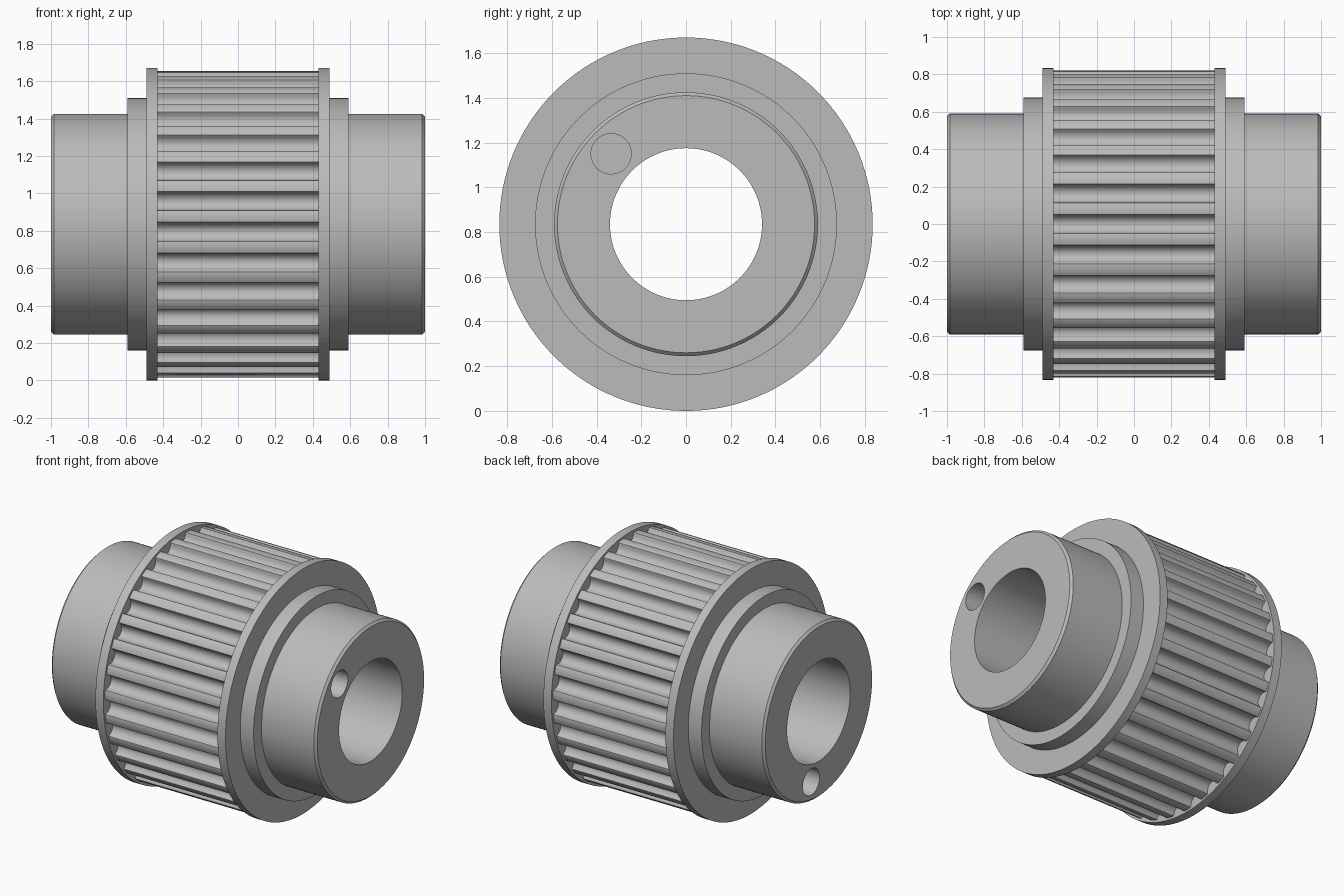
import bpy
import bmesh
from math import sin, cos, pi, radians
from mathutils import Vector

if "Cube" in bpy.data.objects:
    bpy.data.objects.remove(bpy.data.objects["Cube"], do_unlink=True)

CENTRE = Vector((0, 0, 0.835))
BORE = 0.34
FLANGE_X = 0.43
SEGMENTS = 128
TEETH = 31

steel = bpy.data.materials.new("grey steel")
steel.use_nodes = True
GREY = (0.5, 0.5, 0.5, 1)
steel.diffuse_color = GREY
steel.node_tree.nodes["Principled BSDF"].inputs["Base Color"].default_value = GREY


def point(x, radius, angle):
    """Point around the shaft axis; angle runs from the front over the top."""
    return CENTRE + Vector((x, -radius * cos(angle), radius * sin(angle)))


def add_object(name, bm):
    bmesh.ops.recalc_face_normals(bm, faces=bm.faces)
    mesh = bpy.data.meshes.new(name)
    bm.to_mesh(mesh)
    bm.free()
    obj = bpy.data.objects.new(name, mesh)
    bpy.context.collection.objects.link(obj)
    mesh.materials.append(steel)
    return obj


def select_only(obj):
    bpy.ops.object.select_all(action="DESELECT")
    obj.select_set(True)
    bpy.context.view_layer.objects.active = obj


def bridge(bm, first, second):
    for i in range(len(first)):
        j = (i + 1) % len(first)
        bm.faces.new((first[i], first[j], second[j], second[i]))


def make_hub(name, side, pin_y, pin_z):
    """Flange, collar and chamfered hub turned as one solid, with a pin hole."""
    profile = [(FLANGE_X, BORE), (FLANGE_X, 0.835), (0.49, 0.835), (0.49, 0.675),
               (0.59, 0.675), (0.59, 0.59), (0.985, 0.59), (1, 0.575), (1, BORE)]
    bm = bmesh.new()
    rings = [[bm.verts.new(point(side * x, r, 2 * pi * i / SEGMENTS))
              for i in range(SEGMENTS)] for x, r in profile]
    for k, ring in enumerate(rings):
        bridge(bm, ring, rings[(k + 1) % len(rings)])
    hub = add_object(name, bm)

    # Blind pin hole in the end face
    bpy.ops.mesh.primitive_cylinder_add(
        vertices=48, radius=0.09, depth=0.8, rotation=(0, radians(90), 0),
        location=CENTRE + Vector((side * 1.05, pin_y, pin_z)))
    cutter = bpy.context.object
    cutter.name = "pin_hole_cutter"
    cutter.hide_render = True
    cutter.data.materials.append(steel)
    cut = hub.modifiers.new("pin hole", "BOOLEAN")
    cut.operation = "DIFFERENCE"
    cut.solver = "EXACT"
    cut.object = cutter
    select_only(hub)
    bpy.ops.object.modifier_apply(modifier=cut.name)
    bpy.data.objects.remove(cutter, do_unlink=True)
    return hub


def make_barrel():
    """Toothed belt drum: rounded grooves around the rim, plain bore inside."""
    land, half, depth, lip = 0.82, 0.05, 0.058, 0.007
    pitch = 2 * pi / TEETH
    groove = [(-half - lip, 0), (-half - lip * 0.3, lip * 0.3)]
    for i in range(13):
        a = -pi / 2 + pi * i / 12
        groove.append((half * sin(a), lip + (depth - lip) * cos(a)))
    groove += [(half + lip * 0.3, lip * 0.3), (half + lip, 0)]
    rim = []
    for k in range(TEETH):
        middle = pi / 2 + k * pitch
        rim += [(land - d, middle + s / land) for s, d in groove]
        rim.append((land, middle + pitch / 2))
    bm = bmesh.new()
    outer = [[bm.verts.new(point(x, r, a)) for r, a in rim]
             for x in (-FLANGE_X, FLANGE_X)]
    inner = [[bm.verts.new(point(x, BORE, 2 * pi * i / SEGMENTS))
              for i in range(SEGMENTS)] for x in (FLANGE_X, -FLANGE_X)]
    bridge(bm, *outer)
    bridge(bm, *inner)
    barrel = add_object("toothed_barrel", bm)
    # Keep the rim facing outward and the bore facing the axis
    for poly in barrel.data.polygons:
        radial = poly.center - CENTRE
        radial.x = 0
        if (poly.normal.dot(radial) > 0) != (radial.length > 0.5):
            poly.flip()
    return barrel


parts = [make_barrel(),
         make_hub("left_hub", 1, -0.335, 0.315),
         make_hub("right_hub", -1, 0.08, -0.45)]
for part in parts:
    select_only(part)
    bpy.ops.object.shade_smooth_by_angle(angle=radians(35 if part is parts[0] else 30))
